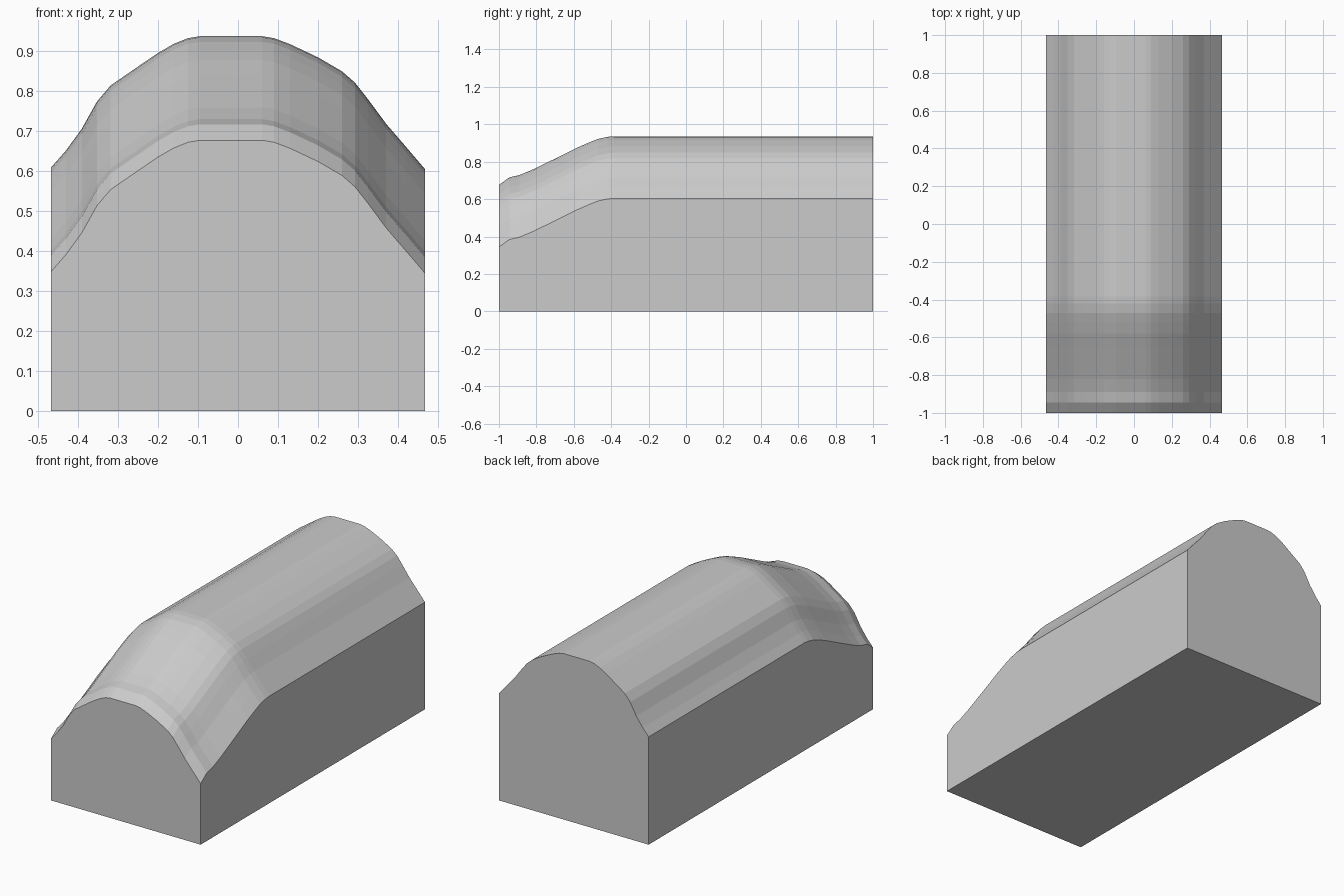
import bpy
import bmesh

cube = bpy.data.objects.get("Cube")
if cube:
    bpy.data.objects.remove(cube, do_unlink=True)

# Arched cross-section: x and roof height
ARCH = [(-.467, .608), (-.43, .65), (-.39, .705), (-.352, .773), (-.318, .813),
        (-.26, .853), (-.2, .894), (-.16, .917), (-.125, .931), (-.095, .936),
        (.06, .936), (.09, .931), (.13, .916), (.2, .883), (.26, .848),
        (.292, .82), (.325, .778), (.37, .717), (.42, .659), (.467, .604)]

# Lengthwise sweep: y and drop of the whole arch towards the nose
SLOPE = [(-1, .26), (-.945, .22), (-.89, .207), (-.82, .178), (-.74, .139),
         (-.65, .095), (-.58, .06), (-.52, .034), (-.47, .014), (-.42, .003),
         (-.385, 0), (1, 0)]


def material(name, value):
    mat = bpy.data.materials.new(name)
    mat.use_nodes = True
    color = (value, value, value, 1)
    mat.diffuse_color = color
    mat.node_tree.nodes["Principled BSDF"].inputs["Base Color"].default_value = color
    return mat


bm = bmesh.new()

# Curved roof, one row of vertices per station
roof = [[bm.verts.new((x, y, z - drop)) for x, z in ARCH] for y, drop in SLOPE]
for a, b in zip(roof, roof[1:]):
    for i in range(len(ARCH) - 1):
        bm.faces.new((a[i], a[i + 1], b[i + 1], b[i]))

# Flat base, ends and side walls
fl, fr, br, bl = [bm.verts.new((x, y, 0)) for x, y in
                  ((ARCH[0][0], -1), (ARCH[-1][0], -1), (ARCH[-1][0], 1), (ARCH[0][0], 1))]
bm.faces.new((fl, bl, br, fr))
bm.faces.new([fl, fr] + roof[0][::-1])
bm.faces.new([br, bl] + roof[-1])
bm.faces.new([fr, br] + [row[-1] for row in reversed(roof)])
bm.faces.new([bl, fl] + [row[0] for row in roof])
bmesh.ops.recalc_face_normals(bm, faces=bm.faces)

mesh = bpy.data.meshes.new("arched_block")
bm.to_mesh(mesh)
bm.free()
mesh.materials.append(material("plain grey", .6))
block = bpy.data.objects.new("arched_block", mesh)
bpy.context.collection.objects.link(block)
